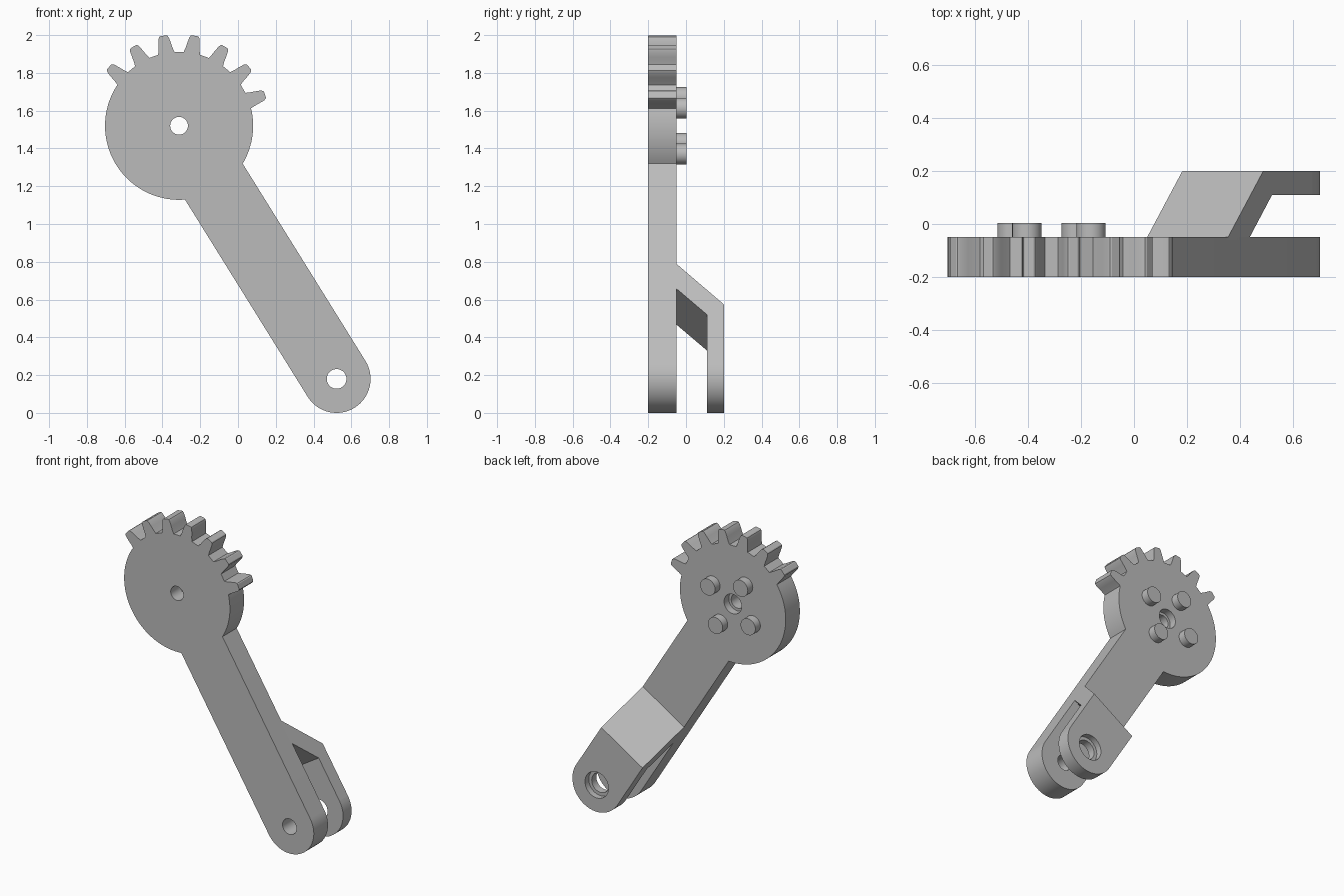
import bpy, bmesh, math
from mathutils import Vector

if "Cube" in bpy.data.objects:
    bpy.data.objects.remove(bpy.data.objects["Cube"])

GEAR = Vector((-0.312, 1.52))      # gear centre (x, z)
PIVOT = Vector((0.522, 0.18))      # lower pivot centre (x, z)
R_GEAR, R_TIP, R_ARM = 0.392, 0.484, 0.18
AXIS = (GEAR - PIVOT).normalized()         # up along the arm
SIDE = Vector((AXIS.y, -AXIS.x))           # across the arm

grey = bpy.data.materials.new("grey")
grey.diffuse_color = (0.5, 0.5, 0.5, 1)
grey.use_nodes = True
grey.node_tree.nodes["Principled BSDF"].inputs["Base Color"].default_value = grey.diffuse_color


def solid(name, start, end):
    """Closed prism between two matching 3D outlines."""
    bm = bmesh.new()
    a = [bm.verts.new(p) for p in start]
    b = [bm.verts.new(p) for p in end]
    bm.faces.new(a)
    bm.faces.new(b[::-1])
    for i in range(len(a)):
        j = (i + 1) % len(a)
        bm.faces.new((a[i], b[i], b[j], a[j]))
    bmesh.ops.recalc_face_normals(bm, faces=bm.faces)
    me = bpy.data.meshes.new(name)
    bm.to_mesh(me)
    bm.free()
    me.materials.append(grey)
    ob = bpy.data.objects.new(name, me)
    bpy.context.collection.objects.link(ob)
    return ob


def plate(name, pts, y0, y1):
    return solid(name, [(p[0], y0, p[1]) for p in pts], [(p[0], y1, p[1]) for p in pts])


def polar(c, r, deg):
    t = math.radians(deg)
    return (c[0] + r * math.cos(t), c[1] + r * math.sin(t))


def arc(c, r, a0, a1, n):
    return [polar(c, r, a0 + (a1 - a0) * i / n) for i in range(n + 1)]


def disc(name, c, r, y0, y1, n=48):
    return plate(name, arc(c, r, 0, 360, n)[:-1], y0, y1)


def boolean(ob, cutter, op='DIFFERENCE'):
    mod = ob.modifiers.new(op, 'BOOLEAN')
    mod.object, mod.operation, mod.solver = cutter, op, 'EXACT'
    bpy.context.view_layer.objects.active = ob
    bpy.ops.object.modifier_apply(modifier=mod.name)
    bpy.data.objects.remove(cutter)


# Gear and arm outline: toothed disc running into the round-ended bar
down = math.degrees(math.atan2(-AXIS.y, -AXIS.x))
half = math.degrees(math.asin(R_ARM / R_GEAR))
tooth = [(-6.4, R_GEAR), (-5.2, 0.415), (-4.4, 0.44), (-3.4, 0.47), (-2.6, 0.481), (-1.8, R_TIP)]
tooth += [(-a, r) for a, r in tooth[::-1]]
outline = arc(GEAR, R_GEAR, down + half, 11, 14)
for centre in range(20, 141, 20):
    outline += [polar(GEAR, r, centre - a * -1) for a, r in tooth]
outline += arc(GEAR, R_GEAR, 149, 360 + down - half, 40)
bar_end = arc(PIVOT, R_ARM, down - 90, down + 90, 32)
outline += bar_end
arm = plate("gear_arm", outline, -0.2, -0.05)
boolean(arm, disc("cut", GEAR, 0.047, -0.3, 0.1))
boolean(arm, disc("cut", GEAR, 0.065, -0.1, 0.1))
boolean(arm, disc("cut", PIVOT, 0.052, -0.3, 0.1))

# Fork: sloped web and rear leg, as (distance along arm, y)
profile = [(0.615, -0.06), (0.353, 0.2), (-0.25, 0.2), (-0.25, 0.11), (0.29, 0.11), (0.46, -0.06)]


def fork_side(w):
    out = []
    for s, y in profile:
        p = PIVOT + AXIS * s + SIDE * w
        out.append((p.x, y, p.y))
    return out


fork = solid("rear_fork", fork_side(-R_ARM), fork_side(R_ARM))
# Round the leg's end by removing everything outside the bar's end curve
a, b = PIVOT + SIDE * R_ARM, PIVOT - SIDE * R_ARM
out_a, out_b = a + SIDE * 0.1, b - SIDE * 0.1
drop = AXIS * -0.4
boolean(fork, plate("cut", [out_b, *bar_end, out_a, out_a + drop, out_b + drop], -0.1, 0.3))
boolean(fork, disc("cut", PIVOT, 0.065, 0.05, 0.3))
boolean(fork, disc("cut", PIVOT, 0.087, 0.16, 0.3))

# Four locating pins behind the gear
pins = [disc(f"pin_{i + 1}", polar(GEAR, 0.176, down + 90 * i), 0.055, -0.06, 0.003, 32)
        for i in range(4)]

for ob in [arm, fork] + pins:
    bpy.ops.object.select_all(action='DESELECT')
    ob.select_set(True)
    bpy.context.view_layer.objects.active = ob
    bpy.ops.object.shade_smooth_by_angle(angle=math.radians(25))
